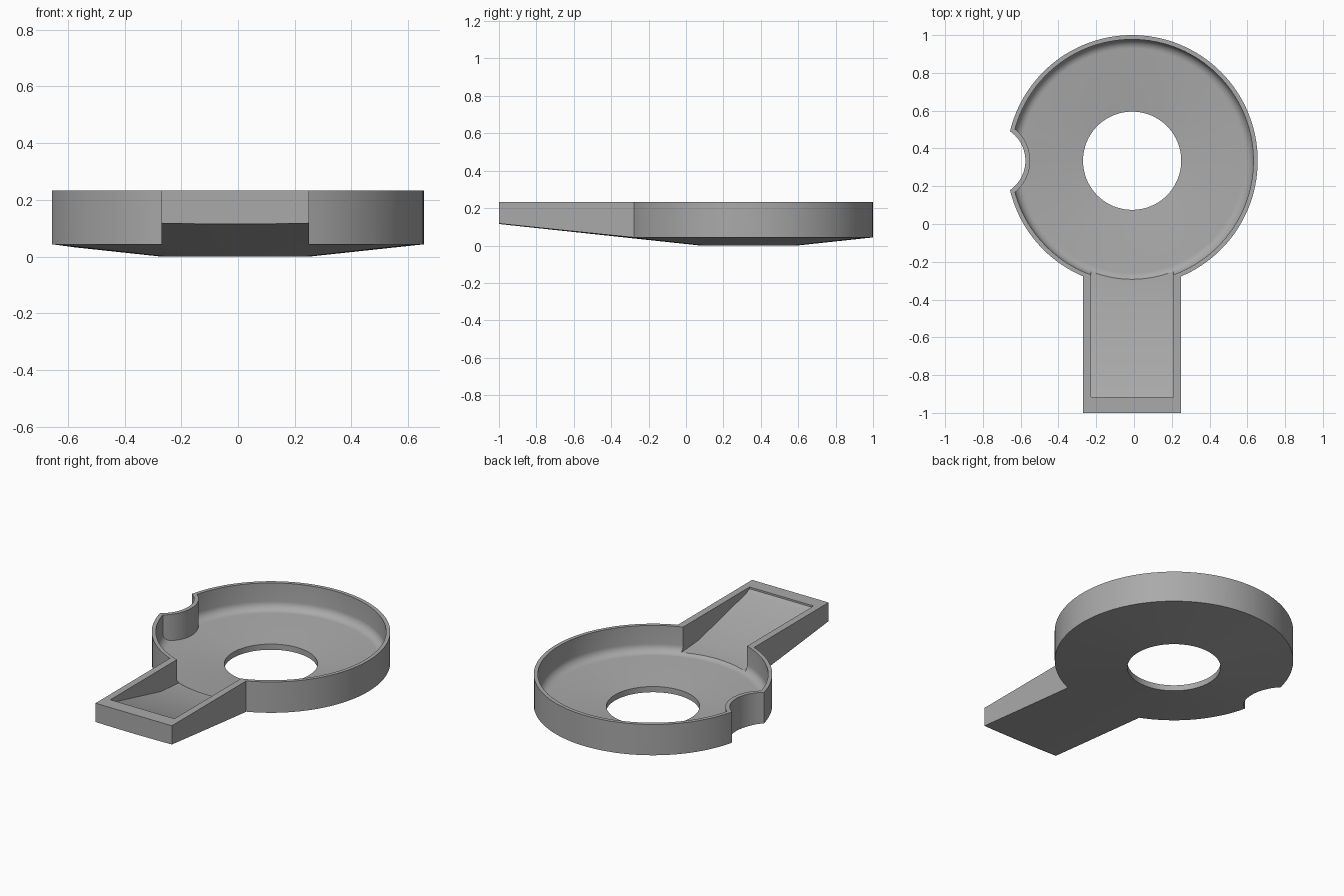
import bpy, bmesh, math

CX, CY = -0.01, 0.335      # centre of the round dish
TOP, SLOPE, HOLE = 0.233, 0.107, 0.26
THICK = 0.035

cube = bpy.data.objects.get("Cube")
if cube:
    bpy.data.objects.remove(cube)

grey = bpy.data.materials.new("mid grey")
grey.use_nodes = True
grey.diffuse_color = (0.4, 0.4, 0.4, 1)
grey.node_tree.nodes["Principled BSDF"].inputs["Base Color"].default_value = (0.4, 0.4, 0.4, 1)


def make(name, bm):
    bmesh.ops.recalc_face_normals(bm, faces=bm.faces)
    mesh = bpy.data.meshes.new(name)
    bm.to_mesh(mesh)
    bm.free()
    mesh.materials.append(grey)
    obj = bpy.data.objects.new(name, mesh)
    bpy.context.collection.objects.link(obj)
    return obj


def lathe(name, profile, x=CX, y=CY, segments=128):
    """Solid turned from (radius, height) points listed bottom to top."""
    bm = bmesh.new()
    rings = []
    for r, z in profile:
        rings.append([bm.verts.new((x + r * math.cos(a), y + r * math.sin(a), z))
                      for a in (2 * math.pi * i / segments for i in range(segments))])
    for low, high in zip(rings, rings[1:]):
        for i in range(segments):
            j = (i + 1) % segments
            bm.faces.new((low[i], low[j], high[j], high[i]))
    bm.faces.new(rings[0])
    bm.faces.new(rings[-1])
    return make(name, bm)


def extrude_side(name, outline, x0, x1):
    """Solid from a (y, z) outline pulled along x."""
    bm = bmesh.new()
    face = bm.faces.new([bm.verts.new((x0, y, z)) for y, z in outline])
    moved = bmesh.ops.extrude_face_region(bm, geom=[face])["geom"]
    bmesh.ops.translate(bm, vec=(x1 - x0, 0, 0),
                        verts=[v for v in moved if isinstance(v, bmesh.types.BMVert)])
    return make(name, bm)


def combine(target, other, operation):
    """Apply a boolean and discard the helper."""
    mod = target.modifiers.new(operation.lower(), "BOOLEAN")
    mod.operation, mod.solver, mod.object = operation, "EXACT", other
    bpy.context.view_layer.objects.active = target
    bpy.ops.object.modifier_apply(modifier=mod.name)
    bpy.data.objects.remove(other)


# Outer block: round dish and straight handle
tray = lathe("dish_with_handle", [(0.665, -0.1), (0.665, TOP)])
handle = extrude_side("handle_block", [(-1, -0.1), (0, -0.1), (0, TOP), (-1, TOP)],
                      CX - HOLE, CX + HOLE)
combine(tray, handle, "UNION")

# Shallow conical underside that carries on below the handle
under = lathe("underside_cutter", [(2, -0.5), (2, SLOPE * (2 - HOLE)), (HOLE, 0), (0.05, 0)])
combine(tray, under, "DIFFERENCE")

# Dish cavity: sloping floor, rounded corner, upright wall
wall, fillet = 0.642, 0.05
floor = lambda r: THICK + SLOPE * (r - HOLE)
corner = [(wall - fillet + fillet * math.sin(a), floor(wall - fillet) + fillet * (1 - math.cos(a)))
          for a in (math.radians(d) for d in range(6, 91, 12))]
cavity = lathe("cavity_cutter", [(0.1, floor(0.1)), (wall - fillet, floor(wall - fillet))]
               + corner + [(wall, 0.5)])
combine(cavity, lathe("notch_wall", [(0.215, -1), (0.215, 1)], -0.765), "DIFFERENCE")
combine(tray, cavity, "DIFFERENCE")

# Handle pocket with a ramp rising to the end
pocket = extrude_side("pocket_cutter", [(-0.25, 0.083), (-0.42, 0.095), (-0.88, 0.205), (-0.915, 0.222),
                                        (-0.915, 0.5), (-0.25, 0.5)], CX - 0.218, CX + 0.218)
combine(tray, pocket, "DIFFERENCE")

# Centre hole and side notch
combine(tray, lathe("hole_cutter", [(HOLE, -1), (HOLE, 1)]), "DIFFERENCE")
combine(tray, lathe("notch_cutter", [(0.19, -1), (0.19, 1)], -0.765), "DIFFERENCE")

bpy.ops.object.select_all(action="DESELECT")
tray.select_set(True)
bpy.context.view_layer.objects.active = tray
bpy.ops.object.shade_smooth_by_angle(angle=math.radians(30))
